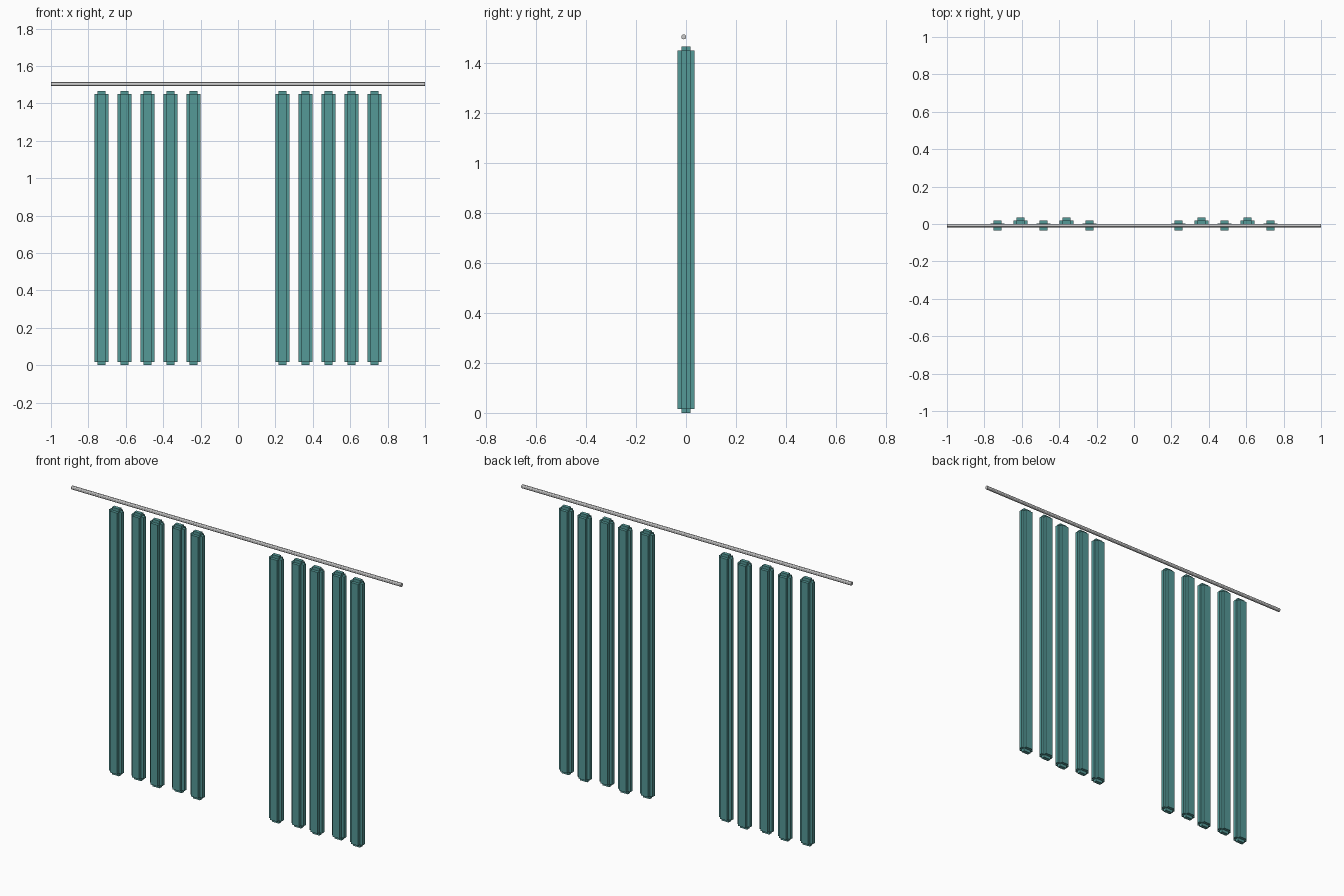
import bpy, bmesh, math
from itertools import product

if "Cube" in bpy.data.objects:
    bpy.data.objects.remove(bpy.data.objects["Cube"])

teal = bpy.data.materials.new("teal_fabric")
teal.diffuse_color = (0.09, 0.32, 0.31, 1)
teal.use_nodes = True
teal.node_tree.nodes["Principled BSDF"].inputs["Base Color"].default_value = teal.diffuse_color

STEP = 0.016          # size of the notch along every edge
W, D, H = 0.075, 0.052, 1.465


def fold_mesh():
    """Tall block whose edges are all notched by one square step."""
    cuts = [(-W / 2, -W / 2 + STEP, W / 2 - STEP, W / 2),
            (-D / 2, -D / 2 + STEP, D / 2 - STEP, D / 2),
            (0, STEP, H - STEP, H)]
    cells = {c for c in product(range(3), repeat=3) if c.count(1) >= 2}
    bm = bmesh.new()
    for c in cells:
        for axis, side in product(range(3), (0, 1)):
            n = list(c)
            n[axis] += 1 if side else -1
            if tuple(n) in cells:
                continue
            a, b = [k for k in range(3) if k != axis]
            quad = []
            for da, db in ((0, 0), (1, 0), (1, 1), (0, 1)):
                i = list(c)
                i[axis] += side
                i[a] += da
                i[b] += db
                quad.append(bm.verts.new([cuts[k][i[k]] for k in range(3)]))
            bm.faces.new(quad)
    bmesh.ops.remove_doubles(bm, verts=bm.verts[:], dist=1e-5)
    bmesh.ops.recalc_face_normals(bm, faces=bm.faces[:])
    me = bpy.data.meshes.new("curtain_fold")
    bm.to_mesh(me)
    bm.free()
    me.materials.append(teal)
    return me


# Curtain folds: five per side, alternating forward and back
mesh = fold_mesh()
for side, name in ((-1, "left"), (1, "right")):
    for i in range(5):
        ob = bpy.data.objects.new(f"curtain_fold_{name}_{i + 1}", mesh)
        ob.location = (side * (0.239 + 0.123 * i), 0.008 if i % 2 else -0.008, 0)
        bpy.context.collection.objects.link(ob)

# Curtain rod
bpy.ops.mesh.primitive_cylinder_add(vertices=12, radius=0.01, depth=2,
                                    location=(0, -0.009, 1.503),
                                    rotation=(0, math.pi / 2, 0))
bpy.context.object.name = "curtain_rod"
bpy.ops.object.shade_smooth_by_angle()
